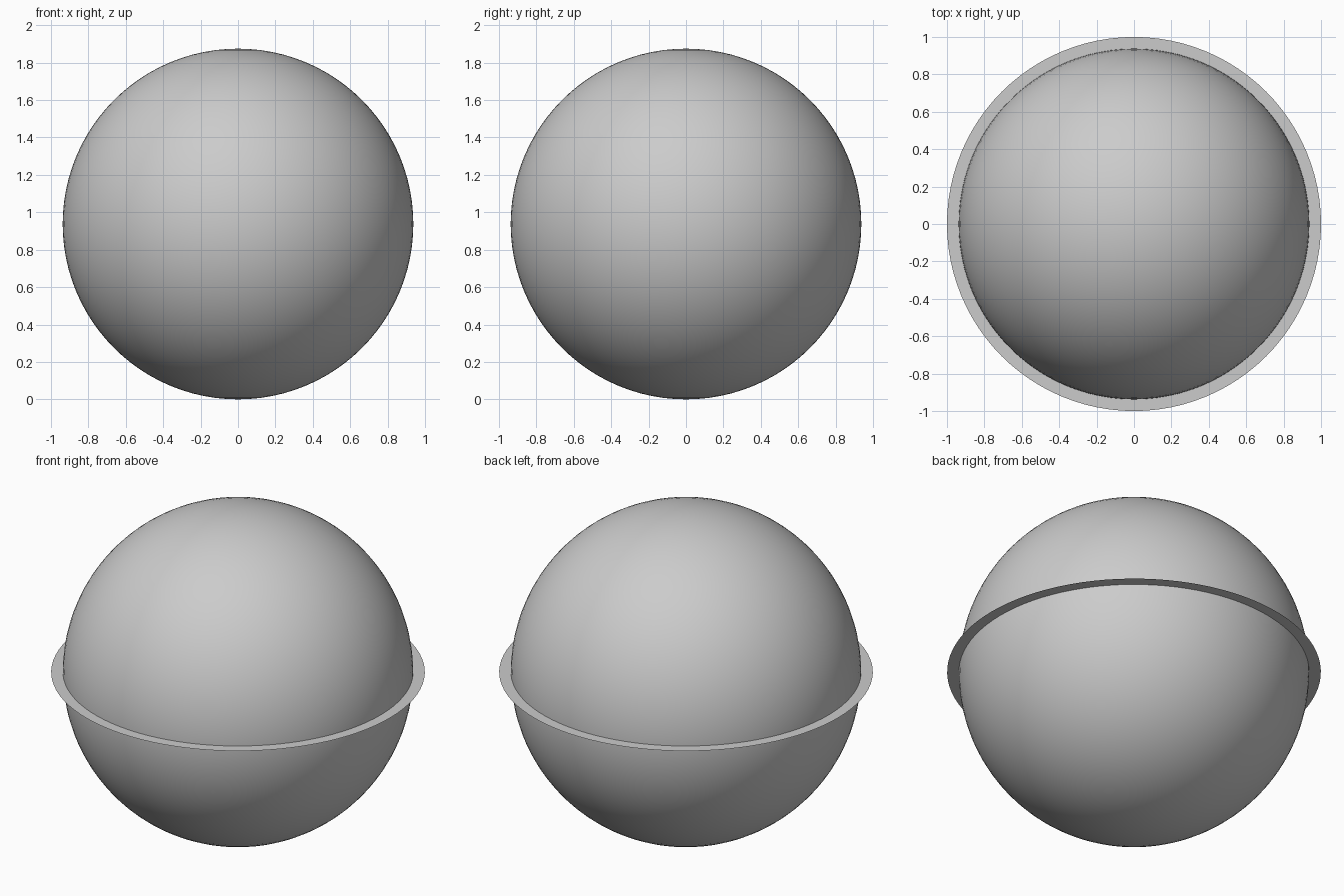
import bpy, bmesh, math

if "Cube" in bpy.data.objects:
    bpy.data.objects.remove(bpy.data.objects["Cube"])

R = 0.9375      # globe radius, also its centre height
R_OUT = 1.0     # rim outer radius

# Globe
bpy.ops.mesh.primitive_uv_sphere_add(segments=96, ring_count=48, radius=R, location=(0, 0, R))
globe = bpy.context.object
globe.name = "globe"
bpy.ops.object.shade_smooth_by_angle()

# Flat paper-thin rim around the equator
bm = bmesh.new()
N = 96


def circle(r):
    return [bm.verts.new((r * math.cos(2 * math.pi * i / N), r * math.sin(2 * math.pi * i / N), 0))
            for i in range(N)]


inner, outer = circle(R), circle(R_OUT)
for i in range(N):
    j = (i + 1) % N
    bm.faces.new((inner[i], outer[i], outer[j], inner[j]))
mesh = bpy.data.meshes.new("equator_ring")
bm.to_mesh(mesh)
bm.free()
ring = bpy.data.objects.new("equator_ring", mesh)
ring.location.z = R
bpy.context.collection.objects.link(ring)
